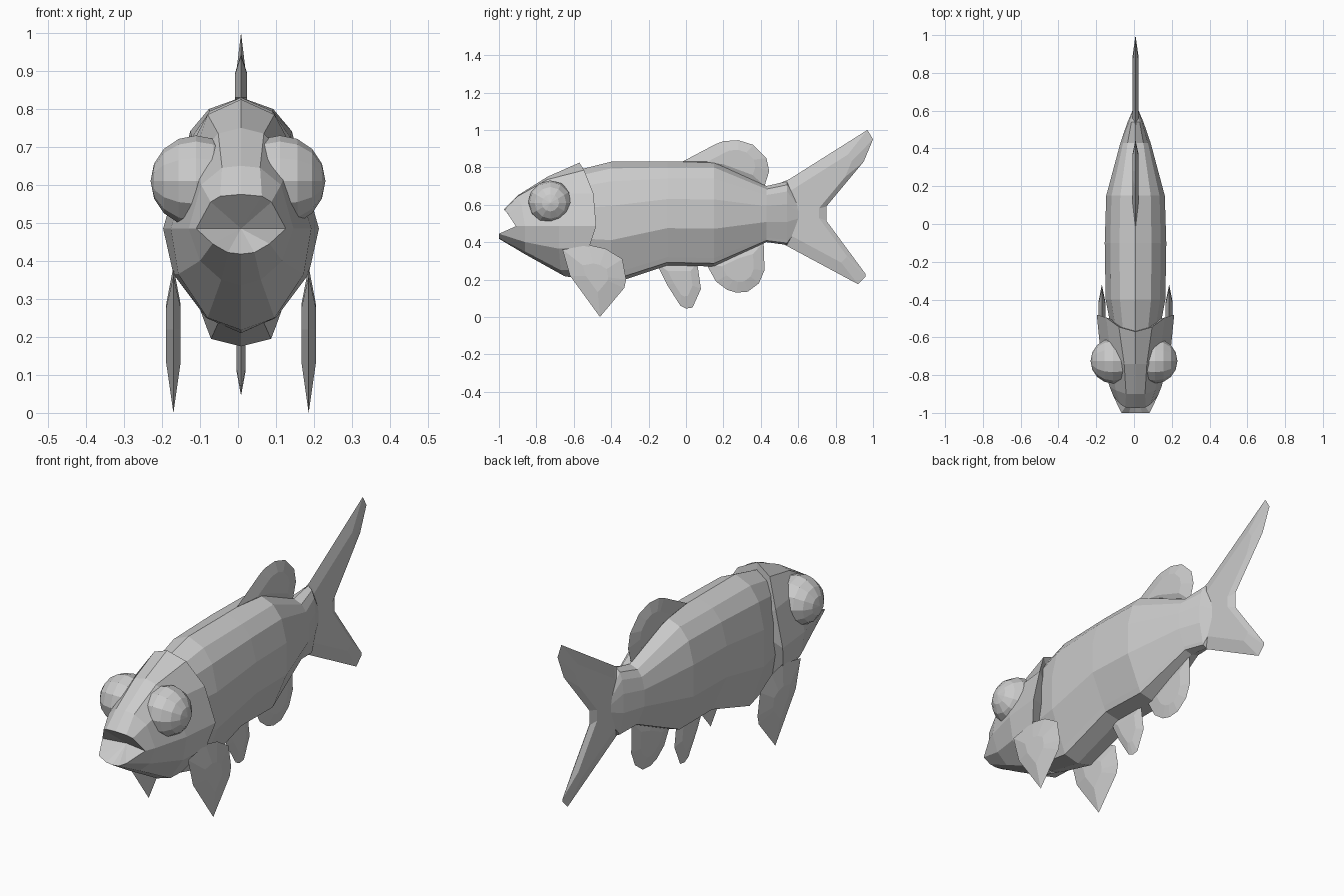
import bpy, bmesh, math
from mathutils import Vector

if "Cube" in bpy.data.objects:
    bpy.data.objects.remove(bpy.data.objects["Cube"])

CX = 0.008  # the fish's own centre plane


def finish(bm, name):
    bmesh.ops.recalc_face_normals(bm, faces=bm.faces)
    me = bpy.data.meshes.new(name)
    bm.to_mesh(me)
    bm.free()
    ob = bpy.data.objects.new(name, me)
    bpy.context.collection.objects.link(ob)
    return ob


def loft(name, half_rings, start, end):
    """Skin mirrored half rings (top to bottom), closing each end on a point."""
    bm = bmesh.new()
    rings = []
    for half in half_rings:
        full = list(half) + [(-x, y, z) for x, y, z in half[-2:0:-1]]
        rings.append([bm.verts.new((x + CX, y, z)) for x, y, z in full])
    n = len(rings[0])
    for a, b in zip(rings, rings[1:]):
        for i in range(n):
            j = (i + 1) % n
            bm.faces.new((a[i], a[j], b[j], b[i]))
    for ring, tip in ((rings[0], start), (rings[-1], end)):
        c = bm.verts.new((CX, *tip))
        for i in range(n):
            bm.faces.new((ring[i], ring[(i + 1) % n], c))
    return finish(bm, name)


def fin(name, outline, centre, x=0.0, t=0.016, inset=0.55):
    """Thin blade: sharp outline, thicker towards its centre."""
    bm = bmesh.new()
    c = Vector(centre)
    edge = [bm.verts.new((CX + x, y, z)) for y, z in outline]
    n = len(edge)
    for s in (-1, 1):
        inner = []
        for p in outline:
            q = c.lerp(Vector(p), inset)
            inner.append(bm.verts.new((CX + x + s * t, q.x, q.y)))
        for i in range(n):
            j = (i + 1) % n
            bm.faces.new((edge[i], edge[j], inner[j], inner[i]))
        mid = bm.verts.new((CX + x + s * t, c.x, c.y))
        for i in range(n):
            bm.faces.new((inner[i], inner[(i + 1) % n], mid))
    return finish(bm, name)


# Body: one cross-section scaled along the stations (y, top, bottom, half width)
section = [(0, 1), (.52, .945), (.82, .84), (1, .64), (1, .36), (.58, .08), (.5, .03), (0, 0)]
stations = [(-.6, .78, .22, .12), (-.4, .83, .175, .158), (-.1, .83, .275, .163),
            (.15, .83, .27, .155), (.43, .70, .40, .08), (.54, .725, .385, .042),
            (.61, .60, .49, .012)]
loft("body",
     [[(u * w, y, lo + v * (hi - lo)) for u, v in section] for y, hi, lo, w in stations],
     (-.6, .5), (.63, .55))

# Head: open mouth, two middle rings, and the gill edge
head = [
    [(0, -.975, .575), (.055, -.97, .57), (.08, -.955, .555), (.118, -.91, .485),
     (.075, -1, .445), (.035, -1, .422), (0, -1, .418)],
    [(0, -.90, .65), (.05, -.90, .645), (.105, -.88, .60), (.138, -.86, .485),
     (.108, -.86, .40), (.052, -.86, .35), (0, -.86, .335)],
    [(0, -.74, .75), (.06, -.74, .735), (.13, -.71, .66), (.185, -.68, .485),
     (.165, -.68, .365), (.088, -.67, .25), (0, -.65, .218)],
    [(0, -.57, .825), (.088, -.545, .785), (.155, -.495, .66), (.205, -.48, .485),
     (.178, -.52, .365), (.092, -.58, .25), (0, -.6, .21)],
]
loft("head", head, (-.89, .485), (-.55, .5))

# Eyes: faceted spheres with poles to the sides
for side, label in ((-1, "left"), (1, "right")):
    bpy.ops.mesh.primitive_uv_sphere_add(segments=12, ring_count=8, radius=.12,
                                         location=(side * .11, -.725, .61),
                                         rotation=(0, math.pi / 2, 0))
    bpy.context.object.name = label + "_eye"

# Fins on the centre plane
fin("tail_fin", [(.46, .70), (.55, .735), (.97, 1), (1, .95), (.95, .83), (.75, .59),
                 (.75, .515), (.96, .23), (.96, .215), (.92, .175), (.52, .39)], (.62, .56), inset=.7)
fin("dorsal_fin", [(-.02, .83), (.16, .925), (.20, .94), (.28, .945), (.36, .92), (.43, .85),
                   (.445, .78), (.42, .70), (.15, .80)], (.28, .83))
fin("anal_fin", [(.11, .28), (.16, .19), (.22, .145), (.27, .13), (.33, .135), (.39, .18),
                 (.42, .25), (.415, .40), (.28, .36)], (.29, .26), t=.013)
fin("pelvic_fin", [(-.16, .29), (-.10, .17), (-.03, .06), (0, .045), (.035, .05),
                   (.08, .15), (.06, .29)], (-.02, .19), t=.012)

# Paired fins behind the gills
for side, label in ((-1, "left"), (1, "right")):
    fin(label + "_pectoral_fin",
        [(-.66, .36), (-.62, .22), (-.46, .0), (-.33, .155), (-.32, .20), (-.34, .31),
         (-.43, .365), (-.52, .385)], (-.48, .22), x=side * .178, t=.019, inset=.4)
